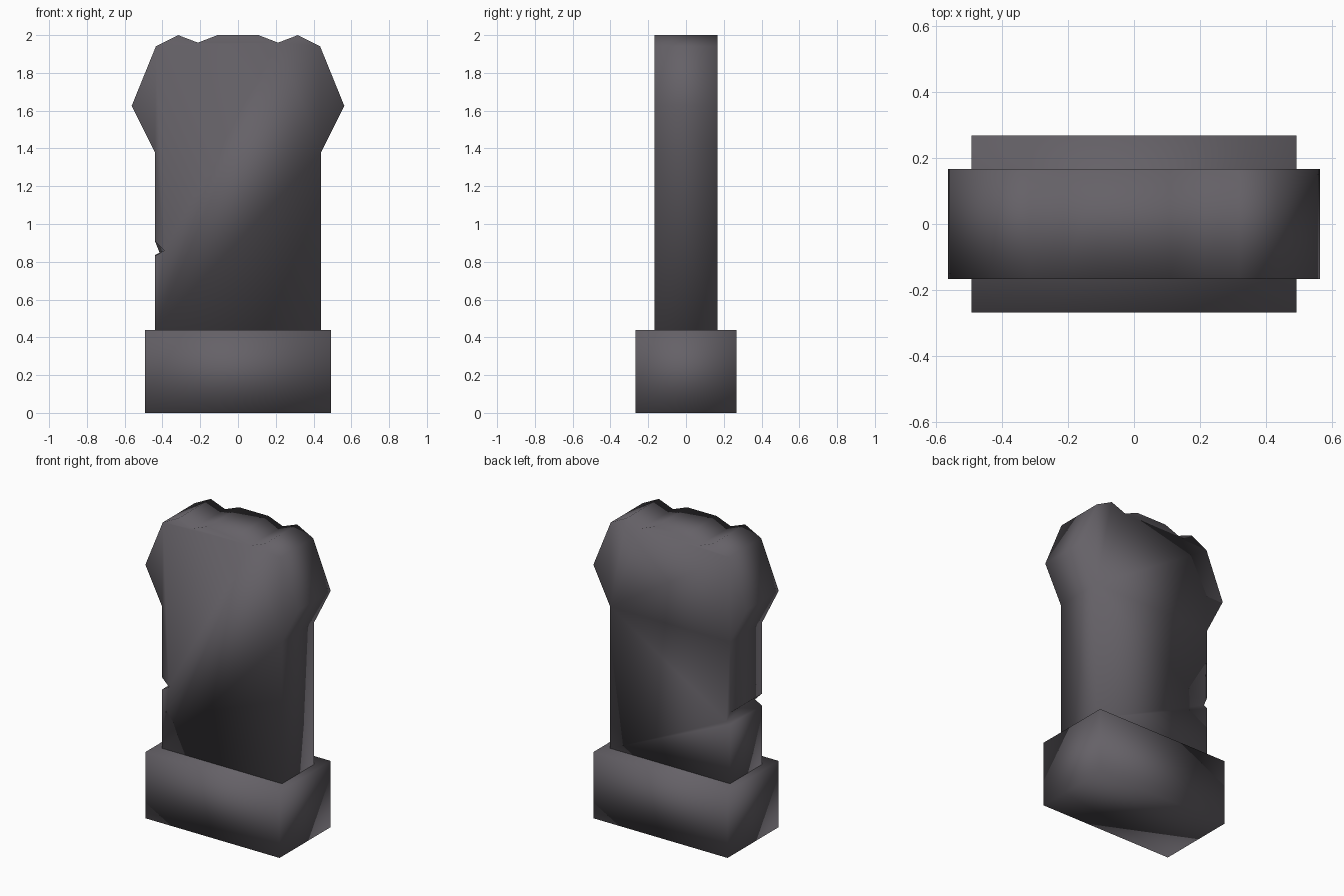
import bpy

if "Cube" in bpy.data.objects:
    bpy.data.objects.remove(bpy.data.objects["Cube"])

stone = bpy.data.materials.new("dark grey stone")
stone.diffuse_color = (0.13, 0.12, 0.136, 1)
stone.use_nodes = True
stone.node_tree.nodes["Principled BSDF"].inputs["Base Color"].default_value = stone.diffuse_color


def prism(name, front, back, y):
    """Solid between a front and a back outline given as (x, z) points."""
    n = len(front)
    verts = [(x, -y, z) for x, z in front] + [(x, y, z) for x, z in back]
    faces = [tuple(range(n)), tuple(reversed(range(n, 2 * n)))]
    faces += [((i + 1) % n, i, n + i, n + (i + 1) % n) for i in range(n)]
    mesh = bpy.data.meshes.new(name)
    mesh.from_pydata(verts, [], faces)
    mesh.materials.append(stone)
    for p in mesh.polygons:
        p.use_smooth = True
    mesh.update()
    obj = bpy.data.objects.new(name, mesh)
    bpy.context.collection.objects.link(obj)
    return obj


# Plinth
plinth = [(-0.492, 0), (0.492, 0), (0.492, 0.44), (-0.492, 0.44)]
prism("plinth", plinth, plinth, 0.267)

# Upright slab: mirrored outline with flared head and notched crown
half = [(0.44, 0.44), (0.44, 1.38), (0.563, 1.625), (0.435, 1.94),
        (0.317, 2.0), (0.212, 1.96), (0.108, 2.0)]
outline = half + [(-x, z) for x, z in reversed(half)]

# Chip in the left edge, deeper at the front
front_chip = [(-0.44, 0.91), (-0.39, 0.86), (-0.44, 0.83)]
back_chip = [(-0.44, 0.91), (-0.415, 0.848), (-0.44, 0.835)]
prism("upright_slab", outline[:-1] + front_chip + outline[-1:],
      outline[:-1] + back_chip + outline[-1:], 0.167)
